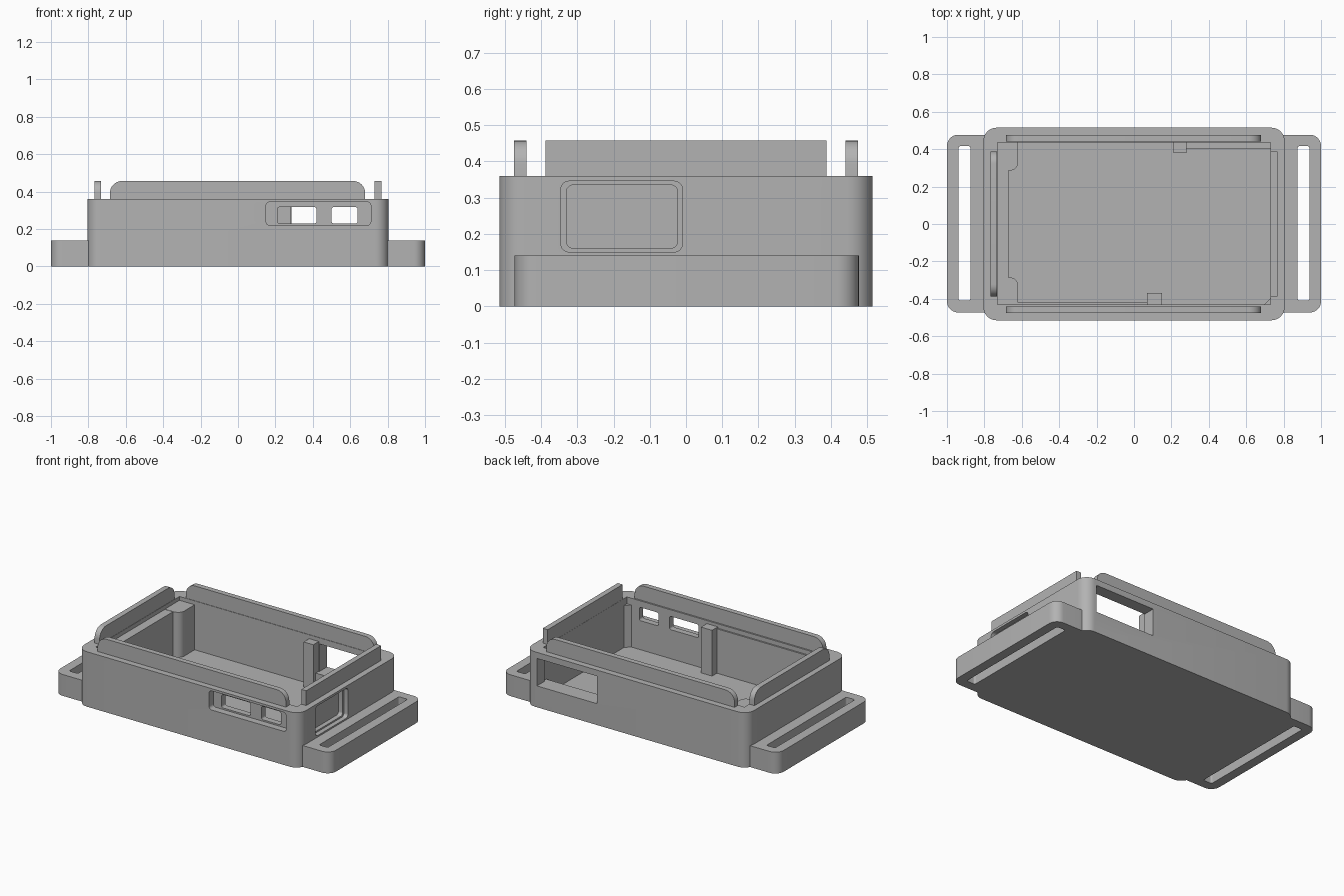
import bpy, bmesh, math

cube = bpy.data.objects.get("Cube")
if cube:
    bpy.data.objects.remove(cube, do_unlink=True)

grey = bpy.data.materials.new("plain_grey")
grey.use_nodes = True
grey.diffuse_color = (0.45, 0.45, 0.45, 1)
grey.node_tree.nodes["Principled BSDF"].inputs["Base Color"].default_value = (0.45, 0.45, 0.45, 1)

# How (u, v, w) map to (x, y, z) for a prism extruded along each axis
AXES = {
    "x": lambda u, v, w: (w, u, v),
    "y": lambda u, v, w: (u, w, v),
    "z": lambda u, v, w: (u, v, w),
}


def prism(name, axis, u, v, w, radii=(0, 0, 0, 0), steps=8):
    """Rectangle u by v with rounded corners (counter-clockwise), extruded over w."""
    corners = [(u[0], v[0], 1, 1), (u[1], v[0], -1, 1), (u[1], v[1], -1, -1), (u[0], v[1], 1, -1)]
    outline = []
    for i, ((cu, cv, su, sv), r) in enumerate(zip(corners, radii)):
        if r == 0:
            outline.append((cu, cv))
            continue
        for k in range(steps + 1):
            a = math.pi + math.pi / 2 * (i + k / steps)
            outline.append((cu + su * r + r * math.cos(a), cv + sv * r + r * math.sin(a)))
    bm = bmesh.new()
    rings = [[bm.verts.new(AXES[axis](a, b, h)) for a, b in outline] for h in w]
    bm.faces.new(rings[0])
    bm.faces.new(rings[1])
    n = len(outline)
    for i in range(n):
        j = (i + 1) % n
        bm.faces.new((rings[0][i], rings[0][j], rings[1][j], rings[1][i]))
    bmesh.ops.recalc_face_normals(bm, faces=bm.faces)
    mesh = bpy.data.meshes.new(name)
    bm.to_mesh(mesh)
    bm.free()
    mesh.materials.append(grey)
    ob = bpy.data.objects.new(name, mesh)
    bpy.context.collection.objects.link(ob)
    return ob


def cut(ob, *args):
    """Subtract a prism from ob."""
    cutter = prism("cutter", *args)
    cutter.hide_render = True
    mod = ob.modifiers.new("cut", "BOOLEAN")
    mod.operation = "DIFFERENCE"
    mod.solver = "EXACT"
    mod.object = cutter
    bpy.context.view_layer.objects.active = ob
    bpy.ops.object.modifier_apply(modifier=mod.name)
    bpy.data.objects.remove(cutter, do_unlink=True)


def even(r):
    return (r,) * 4


FLOOR, LEDGE, RIM, TOP = 0.04, 0.335, 0.36, 0.457
parts = []

# Case body with an open cavity
case = prism("case_body", "z", (-0.805, 0.805), (-0.515, 0.515), (0, RIM), even(0.07))
cut(case, "z", (-0.73, 0.73), (-0.43, 0.437), (FLOOR, 0.6))
# Front port recess and its two openings
cut(case, "y", (0.15, 0.71), (0.22, 0.345), (-0.6, -0.47), even(0.02))
cut(case, "y", (0.21, 0.42), (0.23, 0.317), (-0.6, -0.4), even(0.012))
cut(case, "y", (0.5, 0.64), (0.23, 0.317), (-0.6, -0.4), even(0.012))
# Stepped blind recess on the +x end
cut(case, "x", (-0.345, -0.01), (0.15, 0.345), (0.775, 0.9), even(0.022))
cut(case, "x", (-0.33, -0.023), (0.16, 0.335), (0.745, 0.9), even(0.02))
# Rear window
cut(case, "y", (0.285, 0.72), (0.14, 0.32), (0.4, 0.6))
parts.append(case)

# Strap ears with long slots
for side, label in ((1, "left"), (-1, "right")):
    r = 0.06
    span = sorted((side * 0.79, side))
    radii = (0, r, r, 0) if side > 0 else (r, 0, 0, r)
    ear = prism(label + "_strap_ear", "z", span, (-0.473, 0.477), (0, 0.14), radii)
    slot = sorted((side * 0.875, side * 0.938))
    cut(ear, "z", slot, (-0.41, 0.417), (-0.1, 0.3), even(0.012))
    parts.append(ear)

# Raised lips around the rim
for side, label in ((-1, "front"), (1, "back")):
    w = sorted((side * 0.44, side * 0.475))
    parts.append(prism(label + "_lip", "y", (-0.685, 0.68), (RIM - 0.01, TOP), w, (0, 0, 0.065, 0.065)))
parts.append(prism("left_lip", "x", (-0.388, 0.388), (RIM - 0.01, TOP), (0.731, 0.766)))
parts.append(prism("right_lip", "x", (-0.388, 0.388), (RIM - 0.01, TOP), (-0.768, -0.732),
                   (0, 0, 0.065, 0.065)))

# Inner supports: thick end wall, corner pillars, posts and rear sill
low = FLOOR - 0.01
parts.append(prism("end_wall_ledge", "z", (-0.74, -0.672), (-0.435, 0.44), (low, LEDGE - 0.002)))
parts.append(prism("back_corner_pillar", "z", (-0.735, -0.62), (0.285, 0.442), (low, LEDGE), (0, 0.045, 0, 0)))
parts.append(prism("front_corner_pillar", "z", (-0.735, -0.62), (-0.435, -0.285), (low, LEDGE), (0, 0, 0.045, 0)))
parts.append(prism("front_wall_liner", "z", (-0.63, 0.08), (-0.435, -0.42), (low, LEDGE - 0.004)))
parts.append(prism("front_post", "z", (0.07, 0.15), (-0.435, -0.37), (low, LEDGE + 0.005)))
parts.append(prism("back_post", "z", (0.21, 0.28), (0.38, 0.442), (low, LEDGE)))
parts.append(prism("rear_sill", "z", (0.275, 0.735), (0.405, 0.442), (low, 0.14)))
parts.append(prism("corner_gusset", "z", (0.695, 0.735), (-0.435, -0.395), (low, LEDGE - 0.02),
                   (0, 0, 0, 0.038), 1))

# Smooth rounded corners, crisp edges
bpy.ops.object.select_all(action="DESELECT")
for ob in parts:
    ob.select_set(True)
bpy.context.view_layer.objects.active = case
bpy.ops.object.shade_smooth_by_angle(angle=math.radians(30))
